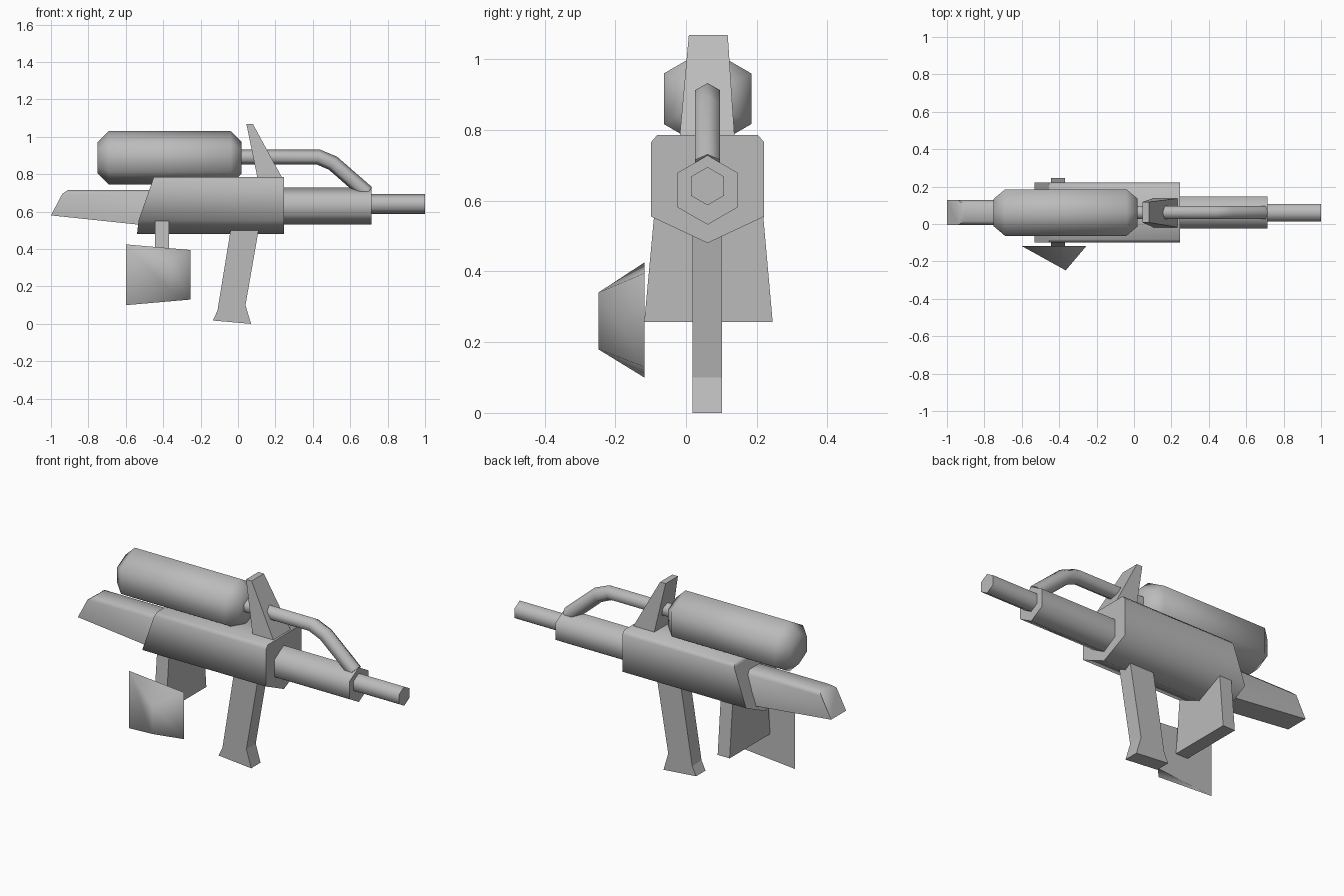
import bpy, bmesh, math
from mathutils import Vector

cube = bpy.data.objects.get("Cube")
if cube:
    bpy.data.objects.remove(cube, do_unlink=True)

grey = bpy.data.materials.new("plain grey")
grey.use_nodes = True
grey.diffuse_color = (0.5, 0.5, 0.5, 1)
grey.node_tree.nodes["Principled BSDF"].inputs["Base Color"].default_value = (0.5, 0.5, 0.5, 1)

MID = 0.061  # y of the toy's centre plane


def loft(name, rings, smooth=None):
    """Skin a series of equal-length rings and cap both ends."""
    bm = bmesh.new()
    loops = [[bm.verts.new(p) for p in ring] for ring in rings]
    for a, b in zip(loops, loops[1:]):
        for i in range(len(a)):
            j = (i + 1) % len(a)
            bm.faces.new((a[i], a[j], b[j], b[i]))
    bm.faces.new(loops[0])
    bm.faces.new(loops[-1])
    bmesh.ops.recalc_face_normals(bm, faces=bm.faces)
    mesh = bpy.data.meshes.new(name)
    bm.to_mesh(mesh)
    bm.free()
    mesh.materials.append(grey)
    obj = bpy.data.objects.new(name, mesh)
    bpy.context.collection.objects.link(obj)
    if smooth:
        bpy.ops.object.select_all(action='DESELECT')
        bpy.context.view_layer.objects.active = obj
        obj.select_set(True)
        bpy.ops.object.shade_smooth_by_angle(angle=math.radians(smooth))
    return obj


def hexagon(x, z, r, tilt=0.0, stretch=1.0):
    """Pointed-top hexagon facing along x, pitched down by tilt."""
    ring = []
    for i in range(6):
        a = math.radians(60 * i)
        up = r * math.cos(a) * stretch
        ring.append(Vector((x + up * math.sin(tilt), MID + r * math.sin(a),
                            z + up * math.cos(tilt))))
    return ring


def prism(name, profile, y0, y1, smooth=None):
    """Extrude an x-z profile across y."""
    return loft(name, [[(x, y, z) for x, z in profile] for y in (y0, y1)], smooth)


def rect(z, x0, x1, y0, y1):
    return [(x0, y0, z), (x1, y0, z), (x1, y1, z), (x0, y1, z)]


# Water tank with chamfered ends
loft("tank", [hexagon(x, 0.888, r) for x, r in
              ((-0.75, 0.085), (-0.69, 0.143), (-0.04, 0.143), (0.02, 0.085))], 70)

# Barrel and nozzle
loft("barrel", [hexagon(x, 0.63, 0.098) for x in (0.2, 0.715)], 70)
loft("nozzle", [hexagon(x, 0.641, 0.054) for x in (0.68, 1.0)], 70)

# Bent feed pipe from tank to barrel
loft("feed_pipe", [hexagon(0.0, 0.892, 0.041),
                   hexagon(0.43, 0.892, 0.041, 0.2),
                   hexagon(0.508, 0.859, 0.041, 0.57),
                   hexagon(0.69, 0.70, 0.041, 0.72)], 70)

# Main body: chamfered top, keeled underside, raked rear end
half = [(0.143, 0.785), (0.16, 0.765), (0.16, 0.555)]
section = half + [(0, 0.48)] + [(-y, z) for y, z in reversed(half)]
rear = [(-0.54 + max(0, z - 0.53) * 0.353, MID + y, z) for y, z in section]
front = [(0.245, MID + y, z) for y, z in section]
loft("body", [rear, front], 75)

# Shoulder stock, tapering to a raked end with a chamfered top
stock_rings = []
for x, low, high, rake in ((-1.0, 0.58, 0.715, 0.09), (-0.46, 0.523, 0.715, 0.0)):
    shoulder = high - 0.02
    stock_rings.append([(x, MID - 0.067, low), (x, MID + 0.067, low),
                        (x + rake * 0.67, MID + 0.067, shoulder),
                        (x + rake, MID + 0.045, high),
                        (x + rake, MID - 0.045, high),
                        (x + rake * 0.67, MID - 0.067, shoulder)])
loft("stock", stock_rings, 60)

# Raised fin over the pipe
loft("fin", [rect(0.77, 0.106, 0.242, -0.019, 0.138),
             rect(1.068, 0.045, 0.08, 0.008, 0.118)])

# Front grip with flared foot
prism("grip", [(-0.035, 0.53), (0.115, 0.53), (0.04, 0.10), (0.07, 0.0),
               (-0.135, 0.018), (-0.11, 0.07)], 0.018, 0.102)

# Flared crosswise rear grip
loft("rear_grip", [rect(0.56, -0.445, -0.37, -0.09, 0.218),
                   rect(0.257, -0.445, -0.37, -0.118, 0.245)])

# Wedge-shaped side paddle: flat back rising to a short upright ridge
bm = bmesh.new()
back = [bm.verts.new((x, -0.118, z)) for x, z in
        ((-0.6, 0.10), (-0.255, 0.13), (-0.255, 0.395), (-0.6, 0.425))]
low, high = [bm.verts.new((-0.365, -0.248, z)) for z in (0.18, 0.34)]
bm.faces.new(back)
for face in ((back[0], back[1], low), (back[2], back[3], high),
             (back[1], back[2], high, low), (back[3], back[0], low, high)):
    bm.faces.new(face)
bmesh.ops.recalc_face_normals(bm, faces=bm.faces)
mesh = bpy.data.meshes.new("side_paddle")
bm.to_mesh(mesh)
bm.free()
mesh.materials.append(grey)
paddle = bpy.data.objects.new("side_paddle", mesh)
bpy.context.collection.objects.link(paddle)
bpy.ops.object.select_all(action='DESELECT')
bpy.context.view_layer.objects.active = paddle
paddle.select_set(True)
bpy.ops.object.shade_smooth_by_angle(angle=math.radians(82))
